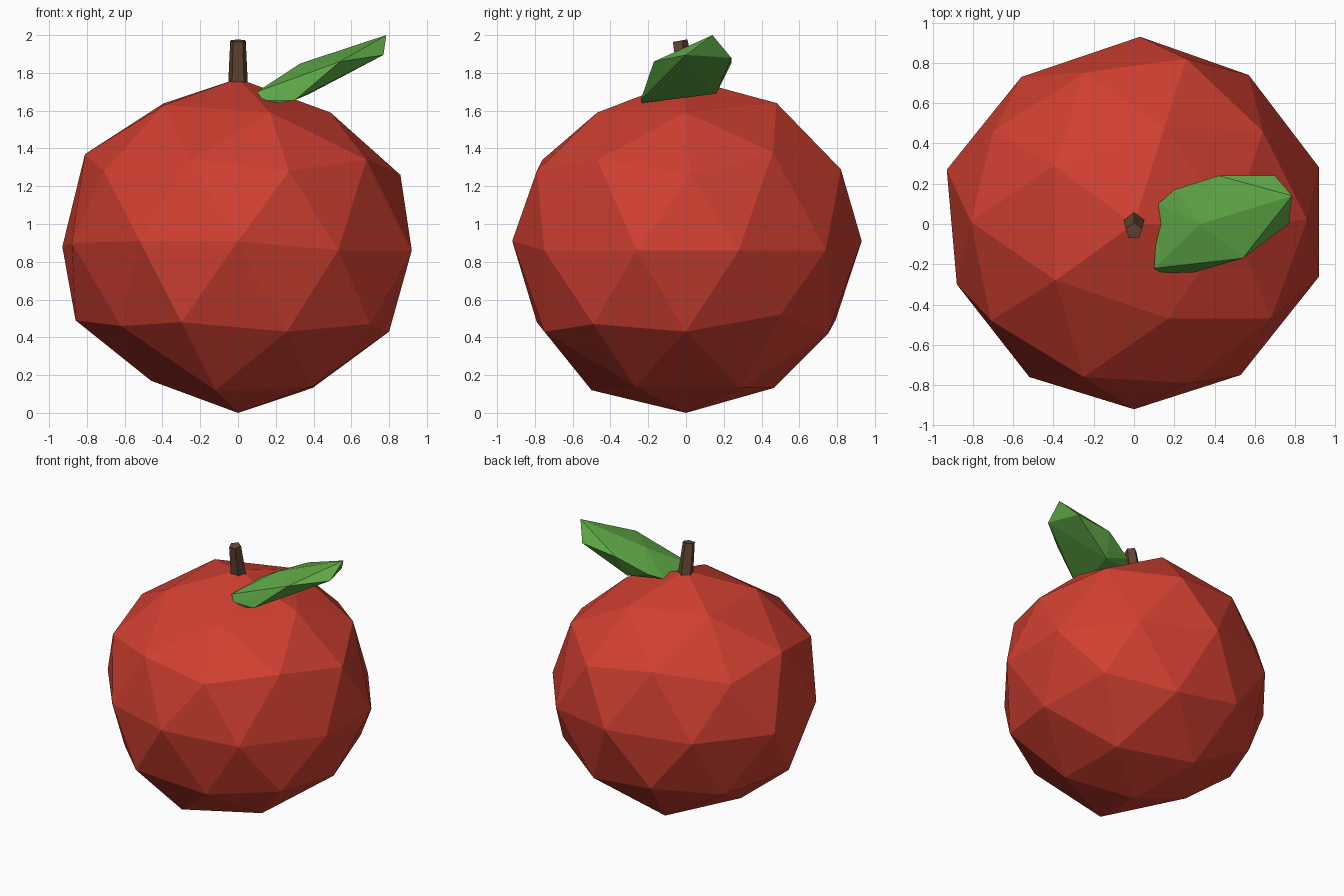
import bpy
import bmesh
from mathutils import Vector

default_cube = bpy.data.objects.get("Cube")
if default_cube:
    bpy.data.objects.remove(default_cube, do_unlink=True)


def make_material(name, colour):
    material = bpy.data.materials.new(name)
    material.use_nodes = True
    material.diffuse_color = (*colour, 1)
    shader = material.node_tree.nodes["Principled BSDF"]
    shader.inputs["Base Color"].default_value = (*colour, 1)
    shader.inputs["Roughness"].default_value = 0.8
    return material


def make_object(name, bm, material):
    """Turn a bmesh into a flat-shaded object of one colour."""
    bmesh.ops.recalc_face_normals(bm, faces=bm.faces)
    mesh = bpy.data.meshes.new(name)
    bm.to_mesh(mesh)
    bm.free()
    mesh.materials.append(material)
    part = bpy.data.objects.new(name, mesh)
    bpy.context.collection.objects.link(part)
    return part


red = make_material("apple red", (0.63, 0.05, 0.03))
green = make_material("leaf green", (0.11, 0.38, 0.06))
brown = make_material("stem brown", (0.12, 0.06, 0.032))

# Fruit: a squashed low-poly ball with its corners nudged to look hand cut
bm = bmesh.new()
bmesh.ops.create_icosphere(bm, subdivisions=2, radius=1)
bmesh.ops.scale(bm, vec=(0.93, 0.93, 0.885), verts=bm.verts)
bmesh.ops.translate(bm, vec=(0, 0, 0.885), verts=bm.verts)
corners = [
    # upper rings
    (.17, -.47, 1.59), (.49, 0, 1.59), (.15, .48, 1.64), (-.39, -.28, 1.63),
    (.27, -.79, 1.28), (.86, .02, 1.26), (.26, .82, 1.29), (-.71, -.48, 1.28),
    (-.7, .46, 1.27), (-.25, -.76, 1.34), (.68, -.47, 1.34), (.64, .46, 1.38),
    (-.81, .01, 1.37),
    # widest ring
    (0, -.92, .91), (.53, -.75, .86), (.92, -.26, .86), (.92, .28, .86),
    (.57, .74, .86), (.03, .93, .91), (-.56, .73, .88), (-.93, .27, .88),
    (-.88, -.3, .9), (-.52, -.76, .91),
    # lower rings
    (-.3, -.79, .48), (.7, -.49, .47), (.68, .5, .52), (-.86, 0, .49),
    (.26, -.75, .43), (.8, 0, .43), (-.62, -.47, .46),
    (-.12, -.5, .12), (.39, -.27, .14), (-.46, 0, .17),
]
for corner in map(Vector, corners):
    nearest = min(bm.verts, key=lambda v: (v.co - corner).length)
    nearest.co = corner
make_object("fruit", bm, red)

# Stem: a tapered five-sided peg leaning forward
bm = bmesh.new()
bmesh.ops.create_cone(bm, cap_ends=True, segments=5,
                      radius1=0.056, radius2=0.043, depth=0.26)
stem = make_object("stem", bm, brown)
stem.location = (0, -0.013, 1.842)
stem.rotation_euler.x = 0.17

# Leaf: a thick faceted blade wrapped around its outline and ridge points
outline = [
    (.1, -.22, 1.7), (.13, -.24, 1.655), (.22, -.235, 1.64), (.3, -.24, 1.655),
    (.54, -.17, 1.86), (.77, 0, 1.895), (.785, .14, 2), (.7, .24, 1.88),
    (.42, .24, 1.85), (.2, .17, 1.75), (.12, .1, 1.71),
]
ridge_and_keel = [(.33, 0, 1.85), (.38, .16, 1.69)]
bm = bmesh.new()
for point in outline + ridge_and_keel:
    bm.verts.new(point)
hull = bmesh.ops.convex_hull(bm, input=bm.verts)
loose = [v for v in bm.verts if not v.link_faces]
bmesh.ops.delete(bm, geom=loose, context="VERTS")
make_object("leaf", bm, green)
